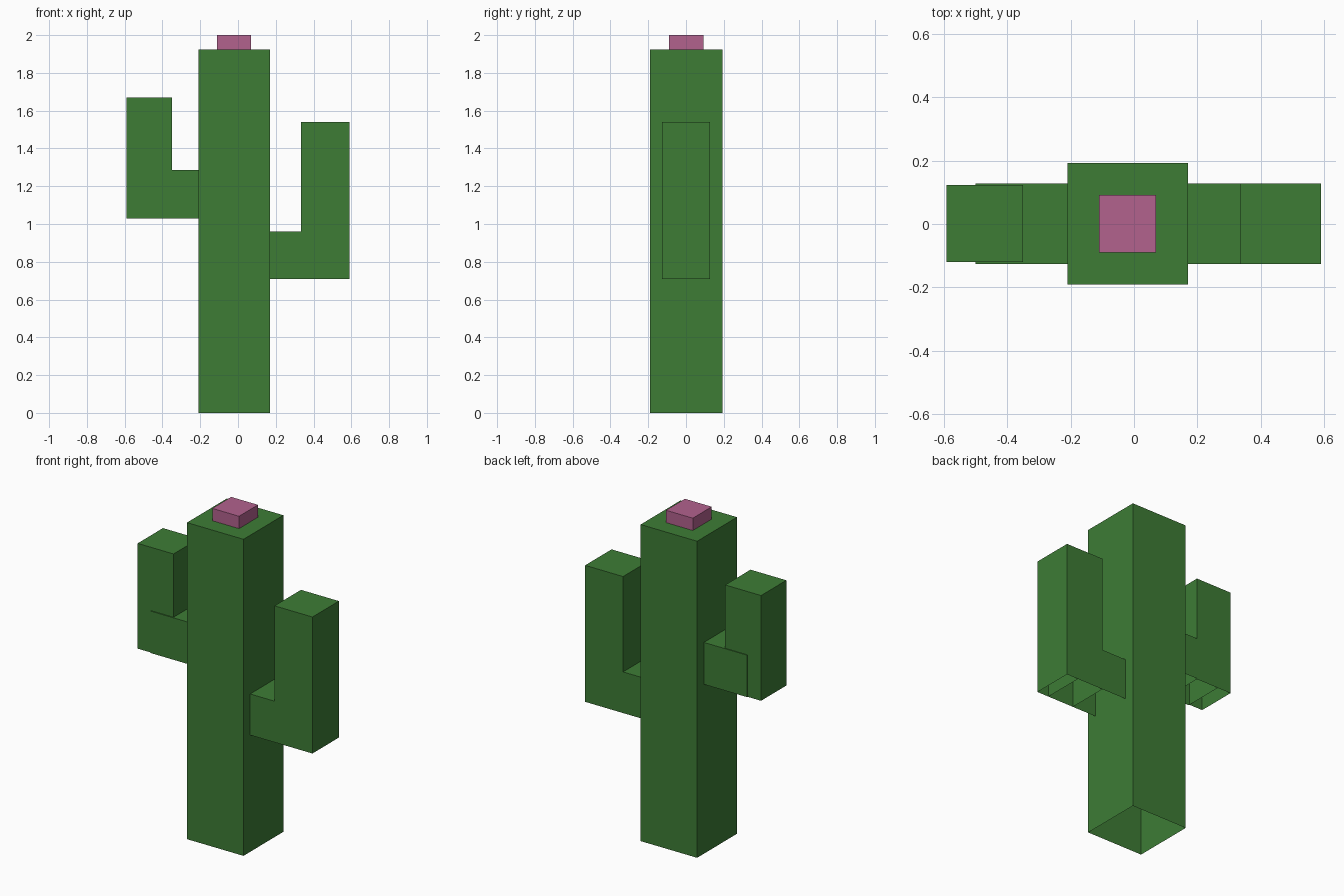
import bpy
import bmesh

if "Cube" in bpy.data.objects:
    bpy.data.objects.remove(bpy.data.objects["Cube"])


def make_material(name, colour):
    mat = bpy.data.materials.new(name)
    mat.diffuse_color = (*colour, 1.0)
    mat.use_nodes = True
    mat.node_tree.nodes["Principled BSDF"].inputs["Base Color"].default_value = mat.diffuse_color
    return mat


green = make_material("cactus green", (0.047, 0.202, 0.036))
pink = make_material("flower pink", (0.445, 0.122, 0.270))


def open_box(name, x, y, z, mat, open_sides=((0, 0, -1),)):
    """Box spanning the given ranges, without the faces that point to open_sides."""
    bm = bmesh.new()
    bmesh.ops.create_cube(bm, size=1.0)
    bm.normal_update()
    gone = [f for f in bm.faces
            if any(f.normal.dot(side) > 0.9 for side in open_sides)]
    bmesh.ops.delete(bm, geom=gone, context='FACES')
    for v in bm.verts:
        for i, (low, high) in enumerate((x, y, z)):
            v.co[i] = low if v.co[i] < 0 else high
    mesh = bpy.data.meshes.new(name)
    bm.to_mesh(mesh)
    bm.free()
    mesh.materials.append(mat)
    obj = bpy.data.objects.new(name, mesh)
    bpy.context.collection.objects.link(obj)
    return obj


DOWN, LEFT, RIGHT = (0, 0, -1), (-1, 0, 0), (1, 0, 0)

# Hollow trunk with a flower on top
open_box("trunk", (-0.21, 0.17), (-0.19, 0.193), (0, 1.925), green)
open_box("flower", (-0.11, 0.07), (-0.09, 0.092), (1.925, 2.0), pink)

# Right arm: branch out of the trunk, then upright
open_box("right_branch", (0.17, 0.51), (-0.126, 0.128), (0.71, 0.96), green, (DOWN, LEFT))
open_box("right_upright", (0.334, 0.589), (-0.126, 0.128), (0.71, 1.54), green)

# Left arm: slightly wider branch that overlaps the upright
open_box("left_branch", (-0.50, -0.21), (-0.126, 0.128), (1.03, 1.285), green, (DOWN, RIGHT))
open_box("left_upright", (-0.591, -0.35), (-0.12, 0.123), (1.03, 1.67), green)
